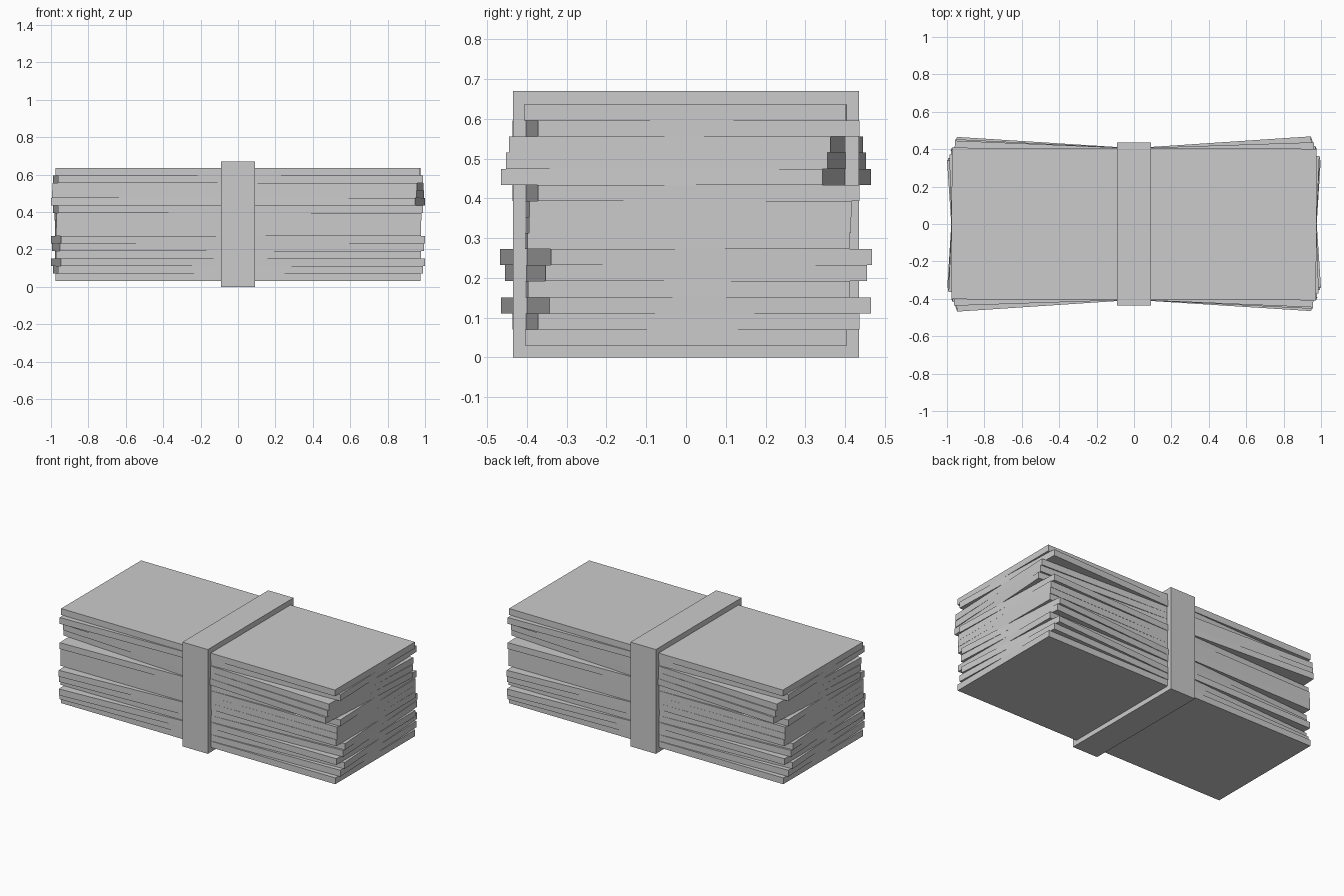
import bpy
import math

if "Cube" in bpy.data.objects:
    bpy.data.objects.remove(bpy.data.objects["Cube"])


def box(name, size, center, turn=0.0):
    bpy.ops.mesh.primitive_cube_add(size=1, location=center, rotation=(0, 0, turn))
    ob = bpy.context.object
    ob.name = name
    ob.scale = size
    return ob


# Stack of flat slabs, each twisted slightly about the vertical axis (sine of angle)
twists = [0, 0.033, 0.063, 0.0075, 0.052, 0.066, 0.006, 0.010,
          0.012, 0.033, -0.063, -0.050, -0.042, 0.033, -0.003]
base, top = 0.03, 0.636
thick = (top - base) / len(twists)
for i, s in enumerate(twists):
    box(f"paper_slab_{i + 1:02d}", (1.95, 0.81, thick),
        (0, 0, base + thick * (i + 0.5)), math.asin(s))

# Band wrapped around the middle: top, bottom and two sides
band_w, band_d, band_h, wall = 0.18, 0.87, 0.67, 0.03
box("wrapping_band", (band_w, band_d, band_h), (0, 0, band_h / 2))
